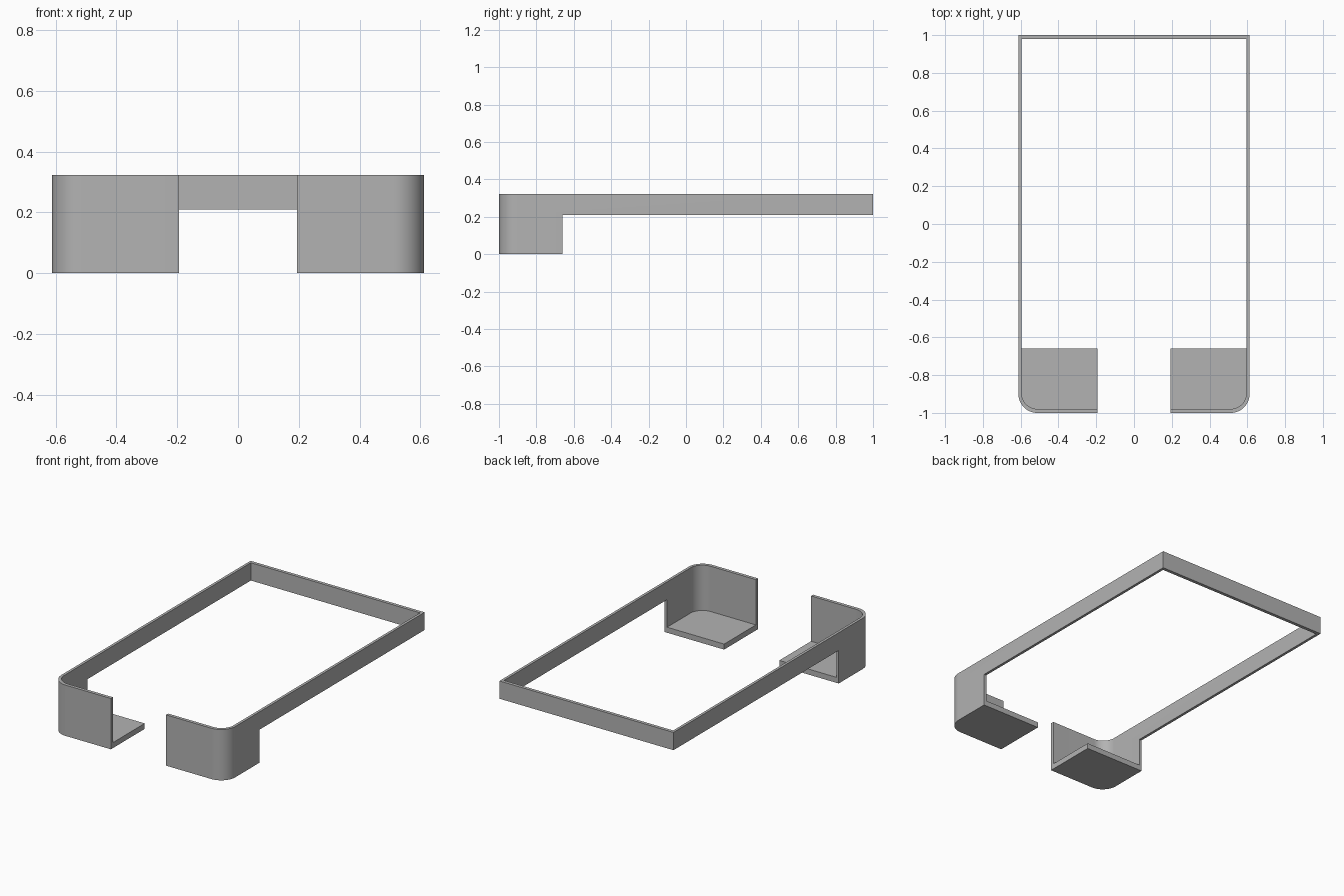
import bpy
import bmesh
import math

if "Cube" in bpy.data.objects:
    bpy.data.objects.remove(bpy.data.objects["Cube"])

# Main dimensions
HALF_W, HALF_L, HEIGHT = 0.612, 1.0, 0.323
SIDE_WALL, END_WALL, FLOOR = 0.017, 0.021, 0.035
RADIUS = 0.1
BAND_BOTTOM = 0.21     # underside of the thin band
FOOT_BACK = -0.66      # back edge of the corner feet
GAP = 0.194            # half width of the front opening

grey = bpy.data.materials.new("plain grey")
grey.use_nodes = True
colour = (0.45, 0.45, 0.45, 1)
grey.diffuse_color = colour
grey.node_tree.nodes["Principled BSDF"].inputs["Base Color"].default_value = colour


def outline(half_w, half_l, radius, steps=16):
    """Rectangle with rounded front corners and square back corners."""
    right_front = []
    for i in range(steps + 1):
        a = math.pi / 2 * i / steps
        right_front.append((half_w - radius + radius * math.sin(a),
                            -half_l + radius - radius * math.cos(a)))
    right = right_front + [(half_w, half_l)]
    return right + [(-x, y) for x, y in reversed(right)]


def box(half_w, y0, y1):
    return [(-half_w, y0), (half_w, y0), (half_w, y1), (-half_w, y1)]


def prism(name, points, z0, z1):
    bm = bmesh.new()
    base = bm.faces.new([bm.verts.new((x, y, z0)) for x, y in points])
    top = bmesh.ops.extrude_face_region(bm, geom=[base])["geom"]
    verts = [v for v in top if isinstance(v, bmesh.types.BMVert)]
    bmesh.ops.translate(bm, verts=verts, vec=(0, 0, z1 - z0))
    bmesh.ops.recalc_face_normals(bm, faces=bm.faces)
    mesh = bpy.data.meshes.new(name)
    bm.to_mesh(mesh)
    bm.free()
    mesh.materials.append(grey)
    obj = bpy.data.objects.new(name, mesh)
    bpy.context.collection.objects.link(obj)
    return obj


# Solid block that is carved into the holder
holder = prism("holder_frame", outline(HALF_W, HALF_L, RADIUS), 0, HEIGHT)

# Hollow interior, front opening, and space below the thin band
cutters = [
    prism("interior_cutter",
          outline(HALF_W - SIDE_WALL, HALF_L - END_WALL, RADIUS - SIDE_WALL),
          FLOOR, HEIGHT + 0.1),
    prism("front_gap_cutter", box(GAP, -1.2, -0.5), -0.1, HEIGHT + 0.2),
    prism("underside_cutter", box(0.8, FOOT_BACK, 1.2), -0.1, BAND_BOTTOM),
]

bpy.ops.object.select_all(action="DESELECT")
holder.select_set(True)
bpy.context.view_layer.objects.active = holder
for cutter in cutters:
    cutter.hide_render = True
    mod = holder.modifiers.new(cutter.name, "BOOLEAN")
    mod.operation = "DIFFERENCE"
    mod.solver = "EXACT"
    mod.object = cutter
    bpy.ops.object.modifier_apply(modifier=mod.name)
    bpy.data.objects.remove(cutter)

# Smooth rounded corners, crisp edges elsewhere
bpy.ops.object.shade_smooth_by_angle(angle=math.radians(30))
